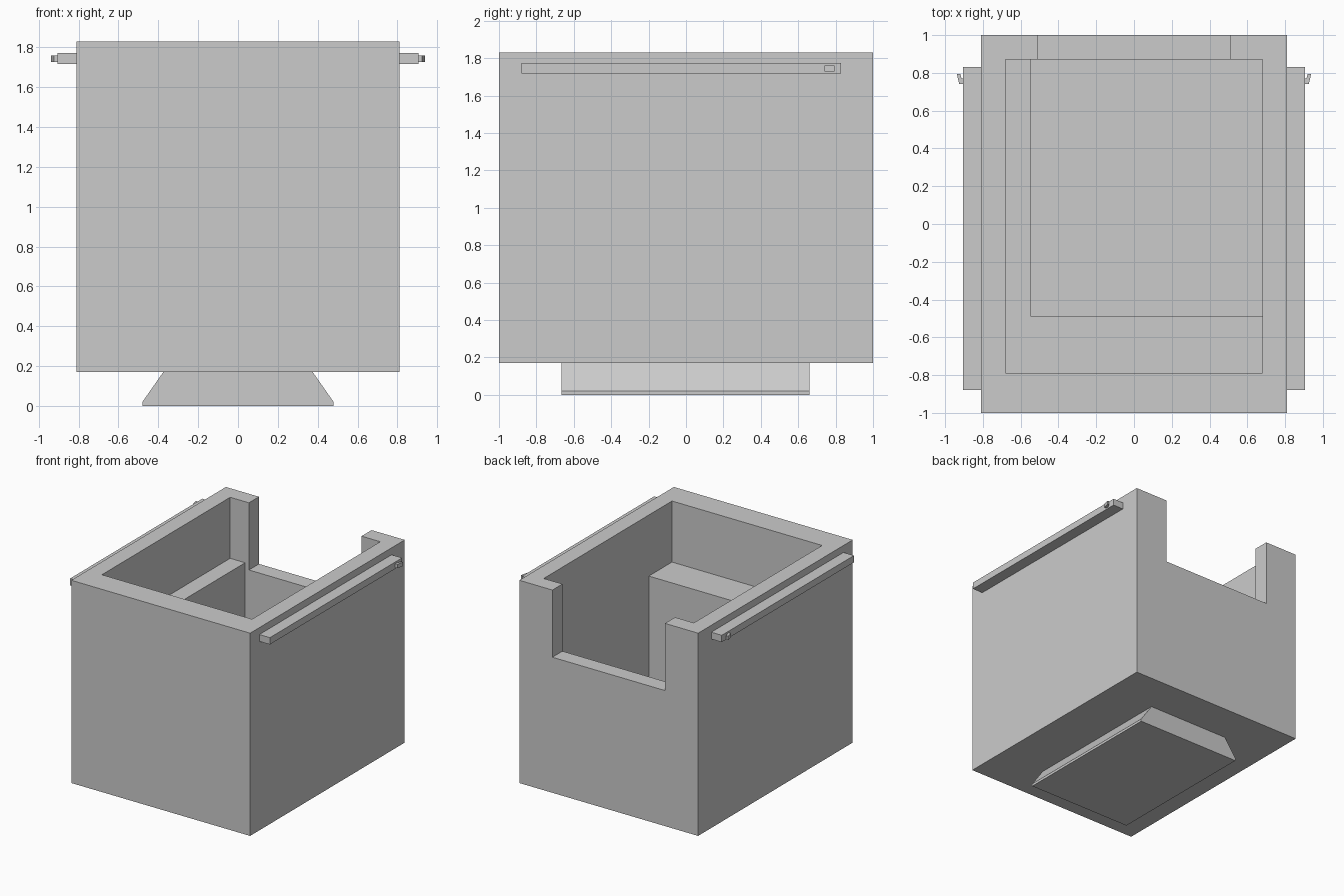
import bpy
import bmesh

if "Cube" in bpy.data.objects:
    bpy.data.objects.remove(bpy.data.objects["Cube"], do_unlink=True)

grey = bpy.data.materials.new("light grey")
grey.use_nodes = True
colour = (0.6, 0.6, 0.6, 1)
grey.diffuse_color = colour
grey.node_tree.nodes["Principled BSDF"].inputs["Base Color"].default_value = colour


def extrude(name, outline, vector):
    """Solid made by sweeping a flat outline along a vector."""
    bm = bmesh.new()
    face = bm.faces.new([bm.verts.new(p) for p in outline])
    swept = bmesh.ops.extrude_face_region(bm, geom=[face])["geom"]
    bmesh.ops.translate(bm, vec=vector, verts=[g for g in swept if isinstance(g, bmesh.types.BMVert)])
    bmesh.ops.recalc_face_normals(bm, faces=bm.faces)
    mesh = bpy.data.meshes.new(name)
    bm.to_mesh(mesh)
    bm.free()
    mesh.materials.append(grey)
    obj = bpy.data.objects.new(name, mesh)
    bpy.context.collection.objects.link(obj)
    return obj


def box(name, x, y, z):
    outline = [(x[0], y[0], z[0]), (x[1], y[0], z[0]), (x[1], y[1], z[0]), (x[0], y[1], z[0])]
    return extrude(name, outline, (0, 0, z[1] - z[0]))


# Open bin: upper cavity, deep pocket leaving an L-shaped ledge, and rear notch
body = box("bin_body", (-0.81, 0.81), (-1, 1), (0.17, 1.83))
cutters = [
    box("upper_cavity_cutter", (-0.68, 0.68), (-0.79, 0.87), (1.33, 2)),
    box("pocket_cutter", (-0.545, 0.68), (-0.49, 0.87), (0.3, 2)),
    box("rear_notch_cutter", (-0.51, 0.51), (0.6, 1.2), (1.28, 2)),
]
for cutter in cutters:
    cutter.hide_render = True
    cut = body.modifiers.new(cutter.name, "BOOLEAN")
    cut.operation = "DIFFERENCE"
    cut.solver = "EXACT"
    cut.object = cutter

# Bake the cuts and drop the cutters
bpy.context.view_layer.update()
graph = bpy.context.evaluated_depsgraph_get()
body_mesh = bpy.data.meshes.new_from_object(body.evaluated_get(graph))
body.modifiers.clear()
body.data = body_mesh
for cutter in cutters:
    bpy.data.objects.remove(cutter, do_unlink=True)

# Flared foot
half = [(0.48, 0), (0.48, 0.02), (0.375, 0.17)]
profile = half + [(-x, z) for x, z in reversed(half)]
extrude("foot", [(x, -0.665, z) for x, z in profile], (0, 1.325, 0))

# Side rails with small hooked catches
hook = [(0.9, 0.77), (0.905, 0.74), (0.925, 0.74), (0.938, 0.795), (0.92, 0.795), (0.913, 0.77)]
for side, label in ((1, "left"), (-1, "right")):
    box(label + "_rail", sorted((side * 0.81, side * 0.905)), (-0.88, 0.83), (1.717, 1.773))
    extrude(label + "_catch", [(side * x, y, 1.728) for x, y in hook], (0, 0, 0.032))
